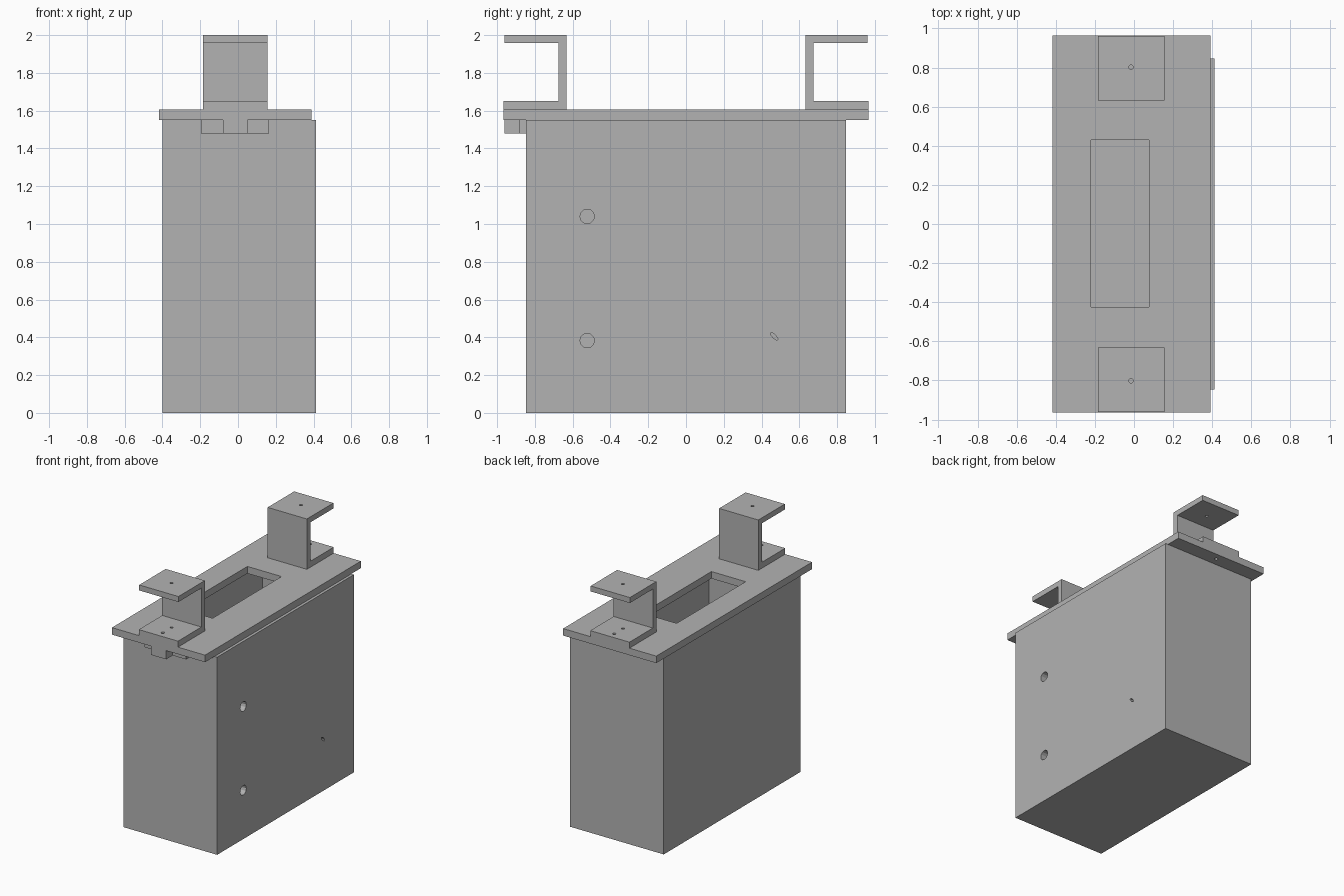
import bpy
import bmesh
from math import radians
from mathutils import Matrix, Vector

if "Cube" in bpy.data.objects:
    bpy.data.objects.remove(bpy.data.objects["Cube"], do_unlink=True)

grey = bpy.data.materials.new("plain grey")
grey.use_nodes = True
grey.diffuse_color = (0.45, 0.45, 0.45, 1)
grey.node_tree.nodes["Principled BSDF"].inputs["Base Color"].default_value = grey.diffuse_color


def finish(name, bm):
    bmesh.ops.recalc_face_normals(bm, faces=bm.faces)
    mesh = bpy.data.meshes.new(name)
    bm.to_mesh(mesh)
    bm.free()
    mesh.materials.append(grey)
    obj = bpy.data.objects.new(name, mesh)
    bpy.context.collection.objects.link(obj)
    return obj


def box(name, low, high):
    low, high = Vector(low), Vector(high)
    bm = bmesh.new()
    bmesh.ops.create_cube(bm, size=1, matrix=Matrix.Translation((low + high) / 2)
                          @ Matrix.Diagonal((*(high - low), 1)))
    return finish(name, bm)


def prism(name, points, origin, direction):
    """Extrude a closed outline of points along a direction."""
    bm = bmesh.new()
    face = bm.faces.new([bm.verts.new(Vector(p) + Vector(origin)) for p in points])
    result = bmesh.ops.extrude_face_region(bm, geom=[face])
    verts = [v for v in result["geom"] if isinstance(v, bmesh.types.BMVert)]
    bmesh.ops.translate(bm, verts=verts, vec=direction)
    return finish(name, bm)


def pin(center, radius, length, turn=Matrix.Identity(4), sides=12):
    bm = bmesh.new()
    bmesh.ops.create_cone(bm, cap_ends=True, segments=sides, radius1=radius, radius2=radius,
                          depth=length, matrix=Matrix.Translation(center) @ turn)
    return finish("hole_cutter", bm)


def cut(obj, cutters):
    for cutter in cutters:
        mod = obj.modifiers.new("cut", "BOOLEAN")
        mod.operation = "DIFFERENCE"
        mod.solver = "EXACT"
        mod.object = cutter
    bpy.context.view_layer.update()
    graph = bpy.context.evaluated_depsgraph_get()
    mesh = bpy.data.meshes.new_from_object(obj.evaluated_get(graph))
    obj.modifiers.clear()
    obj.data = mesh
    for cutter in cutters:
        bpy.data.objects.remove(cutter, do_unlink=True)


# Hollow, open-topped case with mounting holes in its +x wall
wall = 0.06
sideways = Matrix.Rotation(radians(90), 4, "Y")
slit = sideways @ Matrix.Rotation(radians(45), 4, "Z") @ Matrix.Diagonal((1, 0.35, 1, 1))
case = box("case", (-0.4, -0.847, 0), (0.412, 0.847, 1.55))
cut(case, [
    box("cavity_cutter", (-0.4 + wall, -0.847 + wall, wall), (0.412 - wall, 0.847 - wall, 1.7)),
    pin((0.4, -0.523, 1.04), 0.038, 0.2, sideways),
    pin((0.4, -0.523, 0.383), 0.038, 0.2, sideways),
    pin((0.4, 0.467, 0.405), 0.026, 0.2, slit),
])

# Lid with a long slot and screw holes in its overhanging ends
middle = -0.015
lid = box("lid", (-0.418, -0.965, 1.55), (0.39, 0.965, 1.605))
cut(lid, [box("slot_cutter", (-0.22, -0.425, 1.5), (0.077, 0.43, 1.7))]
    + [pin((middle, side * 0.91, 1.58), 0.013, 0.2) for side in (-1, 1)])

# C-shaped brackets opening outwards at both ends
outline = [(0.965, 1.605), (0.632, 1.605), (0.632, 2.0), (0.96, 2.0),
           (0.96, 1.957), (0.675, 1.957), (0.675, 1.652), (0.965, 1.652)]
for name, side in (("front_bracket", -1), ("back_bracket", 1)):
    bracket = prism(name, [(0, side * y, z) for y, z in outline],
                    (-0.185, 0, 0), (0.34, 0, 0))
    cut(bracket, [pin((middle, side * 0.802, 1.82), 0.011, 0.7),
                  pin((middle, side * 0.91, 1.63), 0.013, 0.2)])

# T-shaped stop under the front overhang
stop = [(0.18, -0.847), (0.18, -0.882), (0.065, -0.882), (0.065, -0.962)]
stop += [(-x, y) for x, y in reversed(stop)]
prism("front_stop", [(x, y, 0) for x, y in stop], (middle, 0, 1.48), (0, 0, 0.07))
